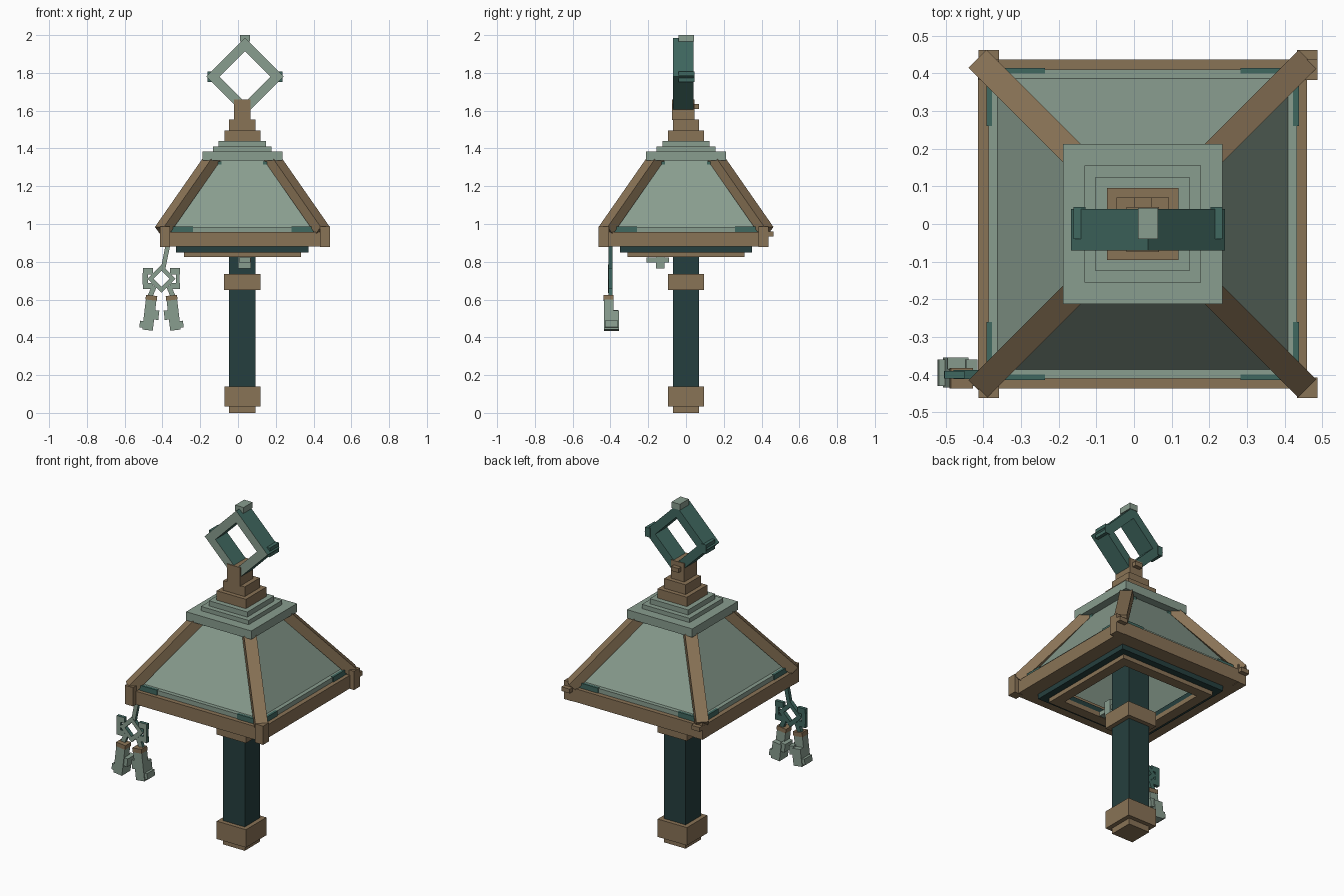
import bpy
import bmesh
from math import pi
from mathutils import Vector, Matrix

old = bpy.data.objects.get("Cube")
if old:
    bpy.data.objects.remove(old, do_unlink=True)

CX = 0.023  # centre line of the lantern


def material(name, rgb):
    lin = [((c / 255 + 0.055) / 1.055) ** 2.4 for c in rgb] + [1]
    m = bpy.data.materials.new(name)
    m.use_nodes = True
    m.diffuse_color = lin
    m.node_tree.nodes["Principled BSDF"].inputs["Base Color"].default_value = lin
    return m


PALE = material("pale_sage", (137, 157, 143))
BROWN = material("bronze_brown", (137, 115, 86))
TEAL = material("mid_teal", (64, 104, 96))
DARK = material("dark_teal", (37, 63, 62))


def finish(name, bm, *mats):
    bmesh.ops.recalc_face_normals(bm, faces=bm.faces)
    me = bpy.data.meshes.new(name)
    bm.to_mesh(me)
    bm.free()
    for m in mats:
        me.materials.append(m)
    ob = bpy.data.objects.new(name, me)
    bpy.context.collection.objects.link(ob)
    return ob


def add_box(bm, lo, hi, turn=None):
    """Axis box between two corners, optionally turned about its own centre."""
    lo, hi = Vector(lo), Vector(hi)
    mat = Matrix.Translation((lo + hi) / 2)
    if turn:
        mat = mat @ Matrix.Rotation(turn, 4, 'Y')
    mat = mat @ Matrix.Diagonal((*(hi - lo), 1))
    bmesh.ops.create_cube(bm, size=1, matrix=mat)


def box(name, lo, hi, mat, turn=None):
    bm = bmesh.new()
    add_box(bm, lo, hi, turn)
    return finish(name, bm, mat)


def tier(name, half, z0, z1, mat):
    """Square block on the centre line."""
    return box(name, (CX - half, -half, z0), (CX + half, half, z1), mat)


def frame(name, half, width, z0, z1, mat):
    """Square ring made from four bars."""
    bm = bmesh.new()
    inner = half - width
    for s in (-1, 1):
        a, b = sorted((s * inner, s * half))
        add_box(bm, (CX - half, a, z0), (CX + half, b, z1))
        add_box(bm, (CX + a, -inner, z0), (CX + b, inner, z1))
    return finish(name, bm, mat)


def beam(name, p, q, width, depth, mat):
    """Rectangular bar from p to q."""
    p, q = Vector(p), Vector(q)
    d = q - p
    side = d.cross(Vector((0, 0, 1))).normalized()
    up = side.cross(d).normalized()
    rot = Matrix((side, d.normalized(), up)).transposed().to_4x4()
    bm = bmesh.new()
    bmesh.ops.create_cube(bm, size=1, matrix=Matrix.Translation((p + q) / 2) @ rot
                          @ Matrix.Diagonal((width, d.length, depth, 1)))
    return finish(name, bm, mat)


def pale_front(ob):
    """Pale face towards the front, teal on all other sides."""
    ob.data.materials.clear()
    ob.data.materials.append(TEAL)
    ob.data.materials.append(PALE)
    for f in ob.data.polygons:
        f.material_index = int(f.normal.y < -0.9)


def diamond(name, x, z, outer, inner, y0, y1):
    """Square hoop standing on its corner."""
    bm = bmesh.new()
    rings = []
    for r, y in ((outer, y0), (outer, y1), (inner, y1), (inner, y0)):
        rings.append([bm.verts.new((x + r * dx, y, z + r * dz))
                      for dx, dz in ((1, 0), (0, 1), (-1, 0), (0, -1))])
    for a, b in zip(rings, rings[1:] + rings[:1]):
        for i in range(4):
            j = (i + 1) % 4
            bm.faces.new((a[i], a[j], b[j], b[i]))
    ob = finish(name, bm, TEAL)
    pale_front(ob)
    return ob


# Post with foot and collar
tier("foot_tip", 0.07, 0, 0.035, BROWN)
tier("foot_block", 0.095, 0.035, 0.14, BROWN)
tier("post", 0.07, 0.14, 1.34, DARK)
tier("post_collar", 0.096, 0.65, 0.735, BROWN)

# Roof underside and eaves
frame("lower_ring", 0.31, 0.06, 0.825, 0.852, BROWN)
frame("dark_ring", 0.35, 0.10, 0.85, 0.88, DARK)
frame("eave_beam", 0.437, 0.10, 0.88, 0.958, BROWN)
frame("curb", 0.41, 0.03, 0.955, 0.985, PALE)

# Teal end plates on the curb, and corner plates under the cap
for rot in range(4):
    bm = bmesh.new()
    for s in (-1, 1):
        a, b = sorted((s * 0.26, s * 0.40))
        add_box(bm, (a, -0.415, 0.957), (b, -0.40, 0.988))
        a, b = sorted((s * 0.11, s * 0.165))
        add_box(bm, (a, -0.178, 1.30), (b, -0.165, 1.332))
    bm.transform(Matrix.Translation((CX, 0, 0)) @ Matrix.Rotation(rot * pi / 2, 4, 'Z'))
    finish("teal_corner_plates", bm, TEAL)

# Sloping roof panels, open below
bm = bmesh.new()
rows = [[bm.verts.new((CX + h * dx, h * dy, z)) for dx, dy in
         ((-1, -1), (1, -1), (1, 1), (-1, 1))] for h, z in ((0.405, 0.955), (0.165, 1.335))]
for i in range(4):
    j = (i + 1) % 4
    bm.faces.new((rows[0][i], rows[0][j], rows[1][j], rows[1][i]))
panels = finish("roof_panels", bm, PALE)
mod = panels.modifiers.new("thickness", 'SOLIDIFY')
mod.thickness = 0.012

# Hip rafters and corner blocks
for sx in (-1, 1):
    for sy in (-1, 1):
        beam("hip_rafter", (CX + sx * 0.425, sy * 0.425, 0.965),
             (CX + sx * 0.15, sy * 0.15, 1.36), 0.068, 0.055, BROWN)
        x = 0.037 + sx * 0.423
        y = -0.435 if sy < 0 else 0.41
        box("corner_block", (x - 0.027, y - 0.027, 0.878), (x + 0.027, y + 0.027, 0.988), BROWN)
        if sy > 0:
            box("corner_peg", (x - 0.027, y, 0.935), (x + 0.027, 0.463, 0.96), BROWN)

# Stepped cap and neck
for name, half, z0, z1, mat in (
        ("cap_plate", 0.212, 1.335, 1.385, PALE), ("cap_step", 0.155, 1.385, 1.41, PALE),
        ("cap_top", 0.125, 1.41, 1.44, PALE), ("neck_base", 0.095, 1.44, 1.495, BROWN),
        ("neck_step", 0.07, 1.495, 1.552, BROWN)):
    tier(name, half, z0, z1, mat)
box("neck", (-0.02, -0.075, 1.55), (0.067, 0.045, 1.66), BROWN)
box("neck_peg", (0.0, 0.045, 1.61), (0.047, 0.07, 1.635), BROWN)

# Diamond hoop with corner lugs
HX, HZ = 0.037, 1.78
diamond("hoop", HX, HZ, 0.205, 0.135, -0.07, 0.04)
for s in (-1, 1):
    x = HX + s * 0.182
    lug = box("hoop_side_lug", (x - 0.016, -0.04, HZ - 0.027), (x + 0.016, 0.045, HZ + 0.027), TEAL)
box("hoop_top_lug", (HX - 0.027, -0.04, 1.965), (HX + 0.027, 0.043, 2.0), PALE)

# Small hook under the roof
box("hook_stem", (0.0, -0.16, 0.765), (0.07, -0.115, 0.86), PALE)
box("hook_bar", (0.005, -0.21, 0.797), (0.065, -0.09, 0.822), PALE)

# Hanging key ring: strap, diamond bow with lugs
KX, KZ = -0.405, 0.71
pale_front(box("key_strap", (-0.397, -0.41, 0.755), (-0.373, -0.39, 0.885), TEAL, 0.2))
diamond("key_bow", KX, KZ, 0.075, 0.042, -0.412, -0.388)
for s in (-1, 1):
    bm = bmesh.new()
    x = KX + s * 0.072
    add_box(bm, (x - 0.026, -0.41, 0.733), (x + 0.026, -0.39, 0.766))
    add_box(bm, (x - 0.026, -0.41, 0.655), (x + 0.026, -0.39, 0.688))
    add_box(bm, (x - 0.012 + s * 0.016, -0.41, 0.68), (x + 0.012 + s * 0.012, -0.39, 0.74))
    x = KX + s * 0.05
    add_box(bm, (x - 0.013, -0.41, 0.61), (x + 0.013, -0.39, 0.675), -s * 0.4)
    pale_front(finish("key_lugs", bm, TEAL))

# Two key blades splayed outwards, each with a band and a tooth
for s in (-1, 1):
    bm = bmesh.new()
    add_box(bm, (-0.028, -0.435, -0.16), (0.028, -0.385, 0))
    add_box(bm, (-0.028, -0.435, -0.16), (0.028, -0.355, -0.06))
    add_box(bm, (-0.05 if s > 0 else 0.02, -0.43, -0.10), (-0.02 if s > 0 else 0.05, -0.36, -0.05))
    add_box(bm, (0.02 if s > 0 else -0.045, -0.43, -0.15), (0.045 if s > 0 else -0.02, -0.36, -0.115))
    place = Matrix.Translation((KX + s * 0.055, 0, 0.597)) @ Matrix.Rotation(-s * 0.12, 4, 'Y')
    bm.transform(place)
    finish("key_blade", bm, PALE)
    bm = bmesh.new()
    add_box(bm, (-0.03, -0.437, 0), (0.03, -0.383, 0.025))
    bm.transform(place)
    finish("key_band", bm, BROWN)
